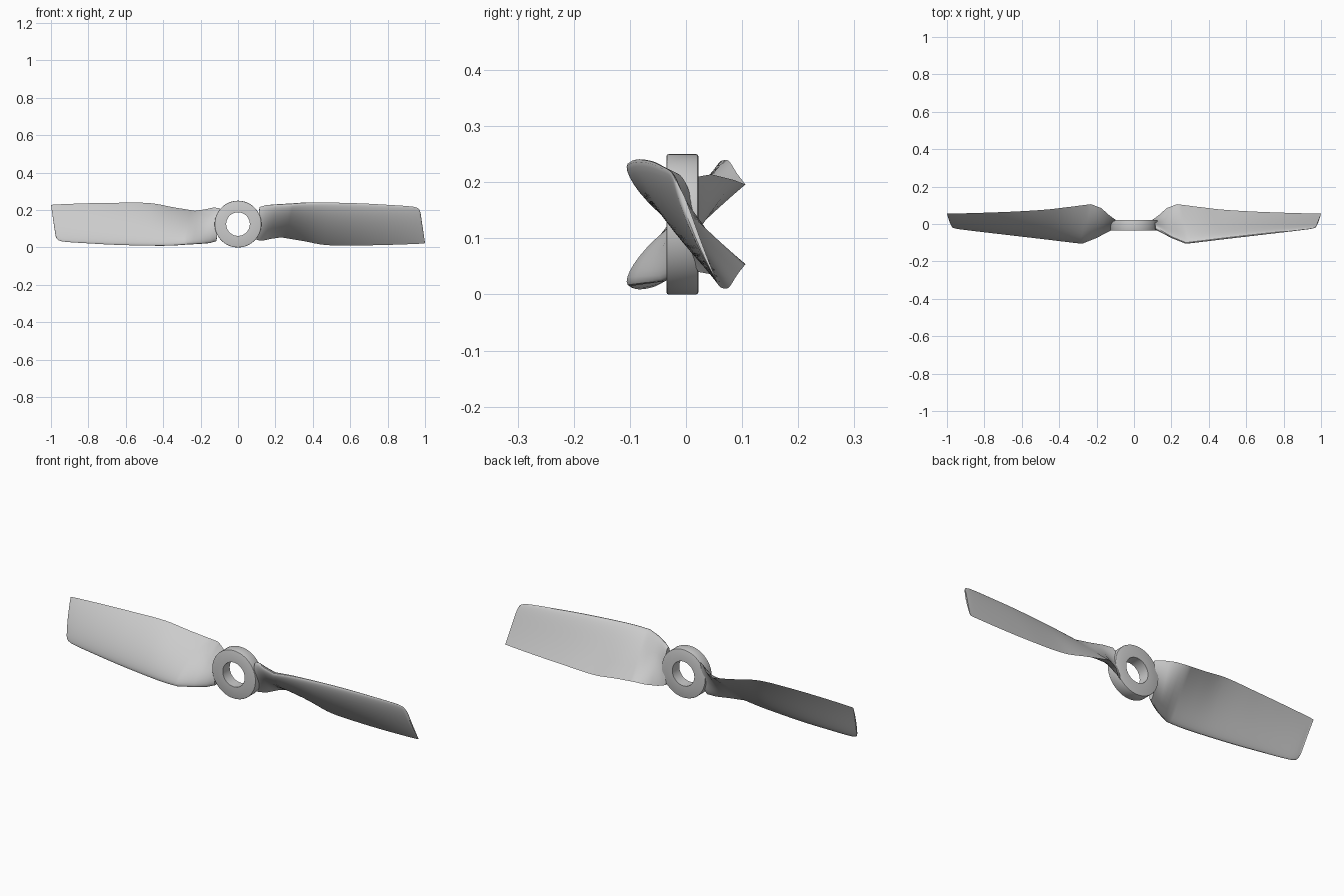
import bpy, bmesh, math
from mathutils import Vector

if "Cube" in bpy.data.objects:
    bpy.data.objects.remove(bpy.data.objects["Cube"])

CZ = 0.125  # hub axis height


def make_object(name, bm, angle):
    bmesh.ops.recalc_face_normals(bm, faces=bm.faces)
    me = bpy.data.meshes.new(name)
    bm.to_mesh(me)
    bm.free()
    ob = bpy.data.objects.new(name, me)
    bpy.context.collection.objects.link(ob)
    ob.location.z = CZ
    bpy.ops.object.select_all(action='DESELECT')
    ob.select_set(True)
    bpy.context.view_layer.objects.active = ob
    bpy.ops.object.shade_smooth_by_angle(angle=math.radians(angle))
    return ob


def bridge(bm, a, b):
    n = len(a)
    for i in range(n):
        bm.faces.new((a[i], a[(i + 1) % n], b[(i + 1) % n], b[i]))


# Hub: ring with softened outer corners, turned round the y axis
bm = bmesh.new()
prof = [(0.063, -0.035), (0.121, -0.035), (0.124, -0.0338), (0.125, -0.031),
        (0.125, 0.018), (0.124, 0.0208), (0.121, 0.022), (0.063, 0.022)]
N = 80
rings = []
for k in range(N):
    a = 2 * math.pi * k / N
    rings.append([bm.verts.new((r * math.cos(a), y, r * math.sin(a))) for r, y in prof])
for k in range(N):
    bridge(bm, rings[k], rings[(k + 1) % N])
make_object("hub", bm, 35)

# Blade stations: leading edge x,y,z, trailing edge x,y,z, thickness, camber
stations = [
    (0.115, -0.020, 0.216, 0.098, 0.022, 0.040, 0.036, 0.000),
    (0.150, -0.042, 0.226, 0.130, 0.045, 0.036, 0.037, 0.002),
    (0.200, -0.072, 0.229, 0.175, 0.085, 0.046, 0.038, 0.005),
    (0.278, -0.104, 0.233, 0.230, 0.106, 0.054, 0.039, 0.012),
    (0.360, -0.094, 0.239, 0.340, 0.092, 0.036, 0.036, 0.012),
    (0.480, -0.079, 0.240, 0.470, 0.077, 0.013, 0.032, 0.011),
    (0.650, -0.059, 0.236, 0.650, 0.066, 0.011, 0.027, 0.009),
    (0.800, -0.042, 0.228, 0.810, 0.060, 0.014, 0.021, 0.007),
    (0.930, -0.027, 0.219, 0.950, 0.056, 0.019, 0.015, 0.005),
    (0.960, -0.022, 0.211, 0.985, 0.055, 0.021, 0.012, 0.004),
    (0.971, -0.017, 0.200, 0.995, 0.055, 0.022, 0.010, 0.004),
    (0.976, -0.009, 0.185, 1.000, 0.055, 0.023, 0.008, 0.003),
]
KINK = 3  # the root is faired straight up to this station


def refine():
    out = []
    for i in range(len(stations) - 1):
        p1, p2 = stations[i], stations[i + 1]
        p0 = stations[i - 1] if i > KINK else p1
        p3 = stations[min(i + 2, len(stations) - 1)]
        steps = 6 if KINK <= i < 8 else 2
        for j in range(steps):
            t = j / steps
            if i < KINK:
                out.append([a + (b - a) * t for a, b in zip(p1, p2)])
                continue
            # Hermite curve with tangents scaled by span length
            d = p2[0] - p1[0]
            m1 = [(c - a) * d / max(p2[0] - p0[0], 1e-6) for a, c in zip(p0, p2)]
            m2 = [(c - a) * d / max(p3[0] - p1[0], 1e-6) for a, c in zip(p1, p3)]
            h = (2*t**3 - 3*t*t + 1, t**3 - 2*t*t + t, 3*t*t - 2*t**3, t**3 - t*t)
            out.append([h[0]*a + h[1]*u + h[2]*b + h[3]*v
                        for a, u, b, v in zip(p1, m1, p2, m2)])
    out.append(list(stations[-1]))
    return out


def section(st, n=18):
    lead, trail = Vector(st[0:3]), Vector(st[3:6])
    lead.z -= CZ
    trail.z -= CZ
    t, m = st[6], st[7]
    c = trail - lead
    nrm = Vector((0, c.z, -c.y)).normalized()

    def pt(s, side):
        h = 5 * t * (0.2969*math.sqrt(s) - 0.126*s - 0.3516*s*s
                     + 0.2843*s**3 - 0.1036*s**4)
        return lead + c * s + nrm * (4 * m * s * (1 - s) + side * h)

    ss = [(1 - math.cos(math.pi * k / n)) / 2 for k in range(n + 1)]
    return [pt(s, 1) for s in ss] + [pt(s, -1) for s in ss[-2:0:-1]]


# Two twisted blades, the second turned half a revolution about the hub axis
for name, turn in (("right_blade", 0), ("left_blade", math.pi)):
    bm = bmesh.new()
    loops = [[bm.verts.new(p) for p in section(s)] for s in refine()]
    for a, b in zip(loops, loops[1:]):
        bridge(bm, a, b)
    bm.faces.new(loops[0])
    bm.faces.new(loops[-1])
    make_object(name, bm, 35).rotation_euler.y = turn
